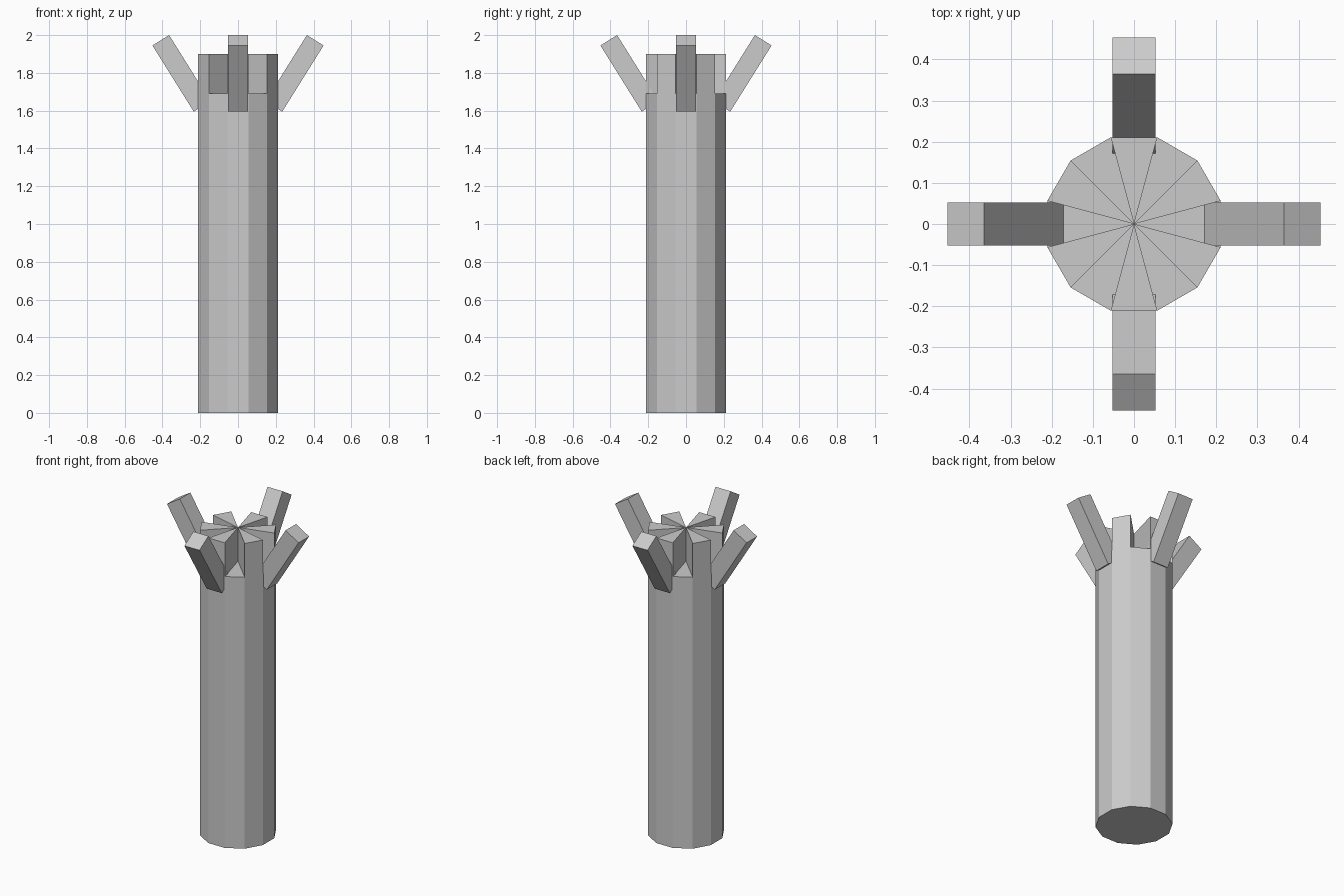
import bpy, bmesh
from math import sin, cos, radians
from mathutils import Matrix, Vector

cube = bpy.data.objects.get("Cube")
if cube:
    bpy.data.objects.remove(cube, do_unlink=True)

SIDES, RADIUS = 12, 0.218
LOW, HIGH = 1.69, 1.90          # notch floor and crown top
GREY = (0.6, 0.6, 0.6, 1)

mat = bpy.data.materials.new("plain grey")
mat.use_nodes = True
mat.diffuse_color = GREY
mat.node_tree.nodes["Principled BSDF"].inputs["Base Color"].default_value = GREY


def add_object(name, bm):
    bmesh.ops.remove_doubles(bm, verts=bm.verts, dist=1e-5)
    bmesh.ops.recalc_face_normals(bm, faces=bm.faces)
    mesh = bpy.data.meshes.new(name)
    bm.to_mesh(mesh)
    bm.free()
    mesh.materials.append(mat)
    obj = bpy.data.objects.new(name, mesh)
    bpy.context.collection.objects.link(obj)
    return obj


def rim(i, z):
    a = radians(-15 + 360 / SIDES * i)
    return Vector((RADIUS * cos(a), RADIUS * sin(a), z))


def face(bm, points):
    bm.faces.new([bm.verts.new(p) for p in points])


# Column shaft with a flat underside and a fan of notch floors
bm = bmesh.new()
face(bm, [rim(i, 0) for i in range(SIDES)])
for i in range(SIDES):
    top = HIGH if i % 2 else LOW
    # Tall sectors carry their outer wall in one piece
    face(bm, [rim(i, 0), rim(i + 1, 0), rim(i + 1, top), rim(i, top)])
    face(bm, [rim(i, top), rim(i + 1, top), (0, 0, top)])
    # Radial wall between a notch and its tall neighbour
    face(bm, [rim(i, LOW), rim(i, HIGH), (0, 0, HIGH), (0, 0, LOW)])
column = add_object("notched_column", bm)

# Make every wall face its open notch
for poly in column.data.polygons:
    c, n = poly.center, poly.normal
    radial = Vector((c.x, c.y, 0))
    if c.z > LOW and abs(n.z) < 0.1 and radial.length < 0.15:
        probe = c + n * 0.01
        a = (Matrix.Rotation(radians(15), 3, 'Z') @ probe)
        sector = int((Vector((a.x, a.y)).angle_signed(Vector((1, 0))) % radians(360)) // radians(30))
        if sector % 2:
            poly.flip()
    elif (c.z > 1.5 and n.z < -0.1) or (c.z < 0.1 and n.z > 0) or \
            (abs(n.z) < 0.1 and radial.length > 0.15 and n.dot(radial) < 0):
        poly.flip()

# Four slanted arms leaning outward from the crown
TILT, WIDTH, LENGTH = radians(32), 0.104, 0.413
along = Vector((sin(TILT), 0, cos(TILT)))
inward = Vector((-cos(TILT), 0, sin(TILT)))
centre = Vector((0.453, 0, 1.945)) - along * LENGTH / 2 + inward * WIDTH / 2
for k, side in enumerate(("left", "back", "right", "front")):
    bm = bmesh.new()
    bmesh.ops.create_cube(bm, size=1)
    bmesh.ops.scale(bm, vec=(WIDTH, WIDTH, LENGTH), verts=bm.verts)
    place = (Matrix.Rotation(radians(90 * k), 4, 'Z') @ Matrix.Translation(centre)
             @ Matrix.Rotation(TILT, 4, 'Y'))
    bmesh.ops.transform(bm, matrix=place, verts=bm.verts)
    add_object(side + "_arm", bm)
